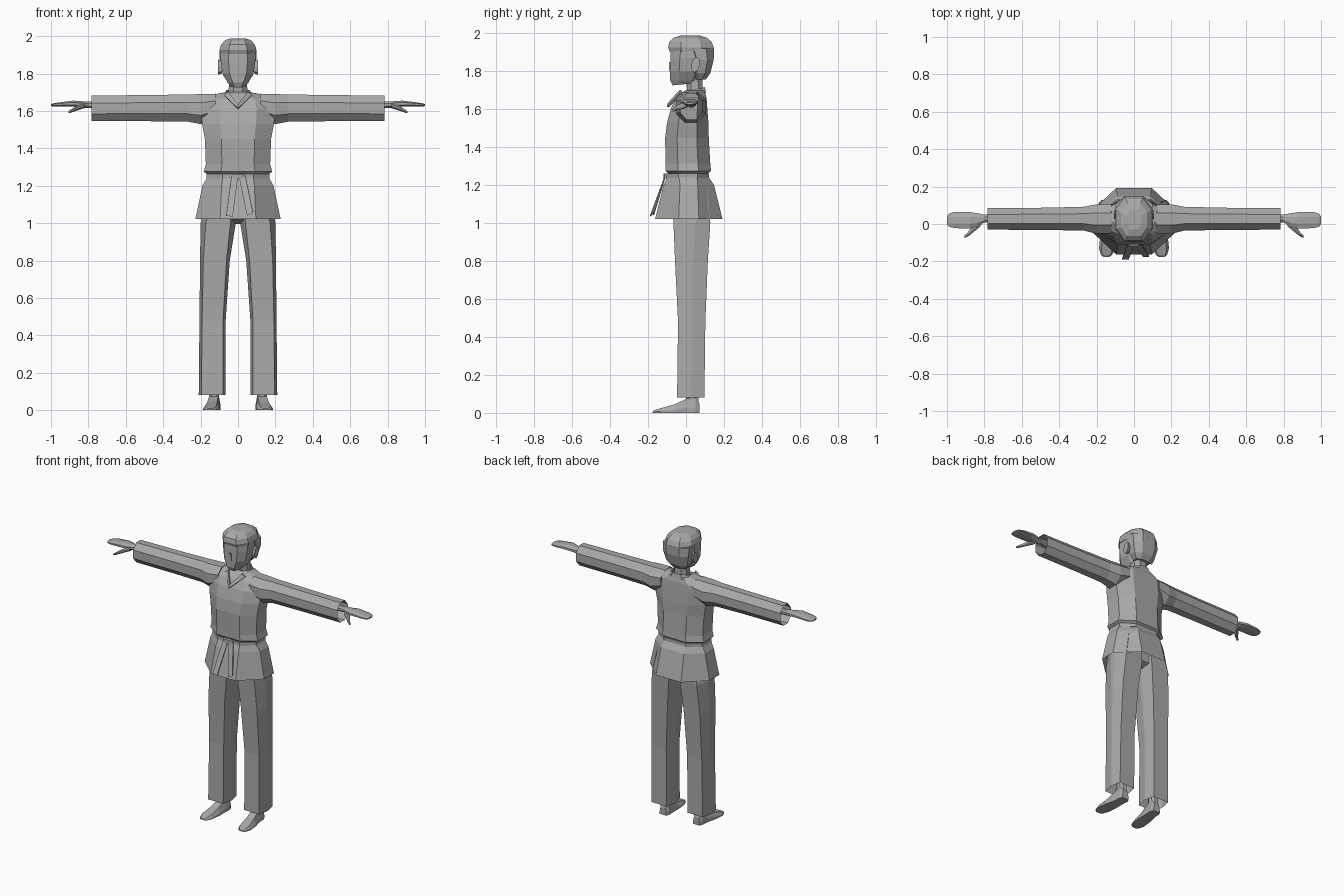
import bpy, bmesh, math
from mathutils import Vector

grey = bpy.data.materials.new("plain grey")
grey.diffuse_color = (0.4, 0.4, 0.4, 1)


def finish(name, bm, mirror=False, recalc=True):
    if recalc:
        bmesh.ops.recalc_face_normals(bm, faces=bm.faces)
    me = bpy.data.meshes.new(name)
    bm.to_mesh(me)
    bm.free()
    me.materials.append(grey)
    ob = bpy.data.objects.new(name, me)
    bpy.context.collection.objects.link(ob)
    if mirror:
        ob.modifiers.new("mirror", 'MIRROR')
    return ob


def loft(name, rings, caps=(True, True), mirror=False):
    """Skin a list of closed rings of points."""
    bm = bmesh.new()
    vs = [[bm.verts.new(p) for p in r] for r in rings]
    n = len(vs[0])
    for a, b in zip(vs, vs[1:]):
        for i in range(n):
            j = (i + 1) % n
            bm.faces.new((a[i], a[j], b[j], b[i]))
    if caps[0]:
        bm.faces.new(vs[0][::-1])
    if caps[1]:
        bm.faces.new(vs[-1])
    return finish(name, bm, mirror)


def octagon(a, b):
    return [(a, -1), (1, -b), (1, b), (a, 1), (-a, 1), (-1, b), (-1, -b), (-a, -1)]


def flat_ring(z, x0, x1, y0, y1, a=0.5, b=0.45, tilt=0):
    """Horizontal octagon; tilt raises the back and lowers the front."""
    cx, cy, rx, ry = (x0 + x1) / 2, (y0 + y1) / 2, (x1 - x0) / 2, (y1 - y0) / 2
    return [(cx + u * rx, cy + v * ry, z + v * tilt) for u, v in octagon(a, b)]


def side_ring(x, y0, y1, z0, z1, a=0.42):
    """Octagon across the x axis."""
    cy, cz, ry, rz = (y0 + y1) / 2, (z0 + z1) / 2, (y1 - y0) / 2, (z1 - z0) / 2
    return [(x, cy + u * ry, cz + v * rz) for u, v in octagon(a, a)]


def sym(z, w, y0, y1, **k):
    return flat_ring(z, -w, w, y0, y1, **k)


def prism(name, pts, offset, mirror=False):
    """Plate from an outline pushed along an offset."""
    o = Vector(offset)
    return loft(name, [pts, [Vector(p) + o for p in pts]], mirror=mirror)


# jacket body
loft("jacket_body", [
    sym(1.262, .165, -.095, .115), sym(1.275, .183, -.108, .132),
    sym(1.315, .172, -.108, .128), sym(1.45, .177, -.11, .12),
    sym(1.53, .192, -.10, .118), sym(1.61, .20, -.078, .112),
    sym(1.66, .185, -.05, .108), sym(1.69, .12, -.02, .10),
    sym(1.70, .065, .0, .095)])
# belt
loft("belt", [sym(1.238, .168, -.102, .122), sym(1.262, .168, -.102, .122)])
# jacket skirt, open underneath
loft("jacket_skirt", [
    sym(1.022, .228, -.163, .192, a=.42, b=.3), sym(1.20, .19, -.118, .148, a=.46, b=.35),
    sym(1.25, .162, -.095, .115)], caps=(False, True))
# belt knot and tails
loft("belt_knot", [sym(1.235, .035, -.118, -.09), sym(1.262, .035, -.118, -.09)])
prism("belt_tail_a", [(-.035, -.112, 1.25), (0, -.112, 1.25), (-.028, -.19, 1.035), (-.063, -.19, 1.04)],
      (0, .008, .004))
prism("belt_tail_b", [(.005, -.112, 1.25), (.04, -.112, 1.25), (.08, -.176, 1.055), (.048, -.176, 1.04)],
      (0, .008, .004))

# sleeves, open at the cuff
cuff = side_ring(.782, -.03, .085, 1.545, 1.682)
loft("sleeve", [
    side_ring(.12, -.05, .105, 1.56, 1.692), side_ring(.2, -.052, .105, 1.53, 1.69),
    side_ring(.27, -.035, .092, 1.543, 1.688), side_ring(.48, -.032, .087, 1.545, 1.685), cuff],
    caps=(True, False), mirror=True)
# hands
loft("hand", [
    side_ring(.70, .005, .053, 1.61, 1.652), side_ring(.80, .008, .05, 1.615, 1.65),
    side_ring(.835, -.012, .057, 1.617, 1.652), side_ring(.88, -.025, .064, 1.623, 1.655),
    side_ring(.96, -.022, .064, 1.624, 1.645), side_ring(.99, -.014, .055, 1.624, 1.64),
    side_ring(1.0, .0, .04, 1.626, 1.636)], mirror=True)
loft("thumb", [
    side_ring(.82, -.012, .03, 1.615, 1.64), side_ring(.86, -.045, -.005, 1.602, 1.628),
    side_ring(.89, -.068, -.046, 1.592, 1.61), side_ring(.905, -.074, -.06, 1.588, 1.60)], mirror=True)

# trouser legs, open at the hem
loft("trouser_leg", [
    flat_ring(.08, .066, .21, -.047, .097, a=.8, b=.05),
    flat_ring(.48, .066, .206, -.042, .102, a=.8, b=.05),
    flat_ring(.80, .044, .203, -.058, .115, a=.78, b=.1),
    flat_ring(1.0, .012, .20, -.066, .128, a=.7, b=.2),
    flat_ring(1.2, .0, .165, -.08, .11, a=.6, b=.3)], caps=(False, True), mirror=True)
# crotch gusset
loft("trouser_seat", [sym(.995, .02, .0, .05), sym(1.02, .06, -.05, .11), sym(1.15, .1, -.07, .11)])


# feet: cross-sections from heel to toe
def foot_ring(y, cx, w, top, wt):
    return [(cx + w, y, 0), (cx + w, y, top * .35), (cx + wt, y, top),
            (cx - wt, y, top), (cx - w, y, top * .35), (cx - w, y, 0)]


loft("foot", [
    foot_ring(.07, .128, .025, .05, .018), foot_ring(.05, .128, .034, .085, .024),
    foot_ring(.005, .13, .034, .075, .024), foot_ring(-.06, .138, .042, .045, .026),
    foot_ring(-.13, .145, .042, .025, .03), foot_ring(-.165, .147, .03, .015, .022),
    foot_ring(-.176, .148, .015, .008, .012)], mirror=True)
loft("ankle", [flat_ring(.03, .102, .154, .0, .068), flat_ring(.16, .104, .156, .0, .06)], mirror=True)

# neck
loft("neck", [sym(1.62, .055, -.02, .09), sym(1.70, .05, .005, .088), sym(1.79, .048, .0, .088)])
# collar: band round the nape and crossed lapels
loft("collar_band", [
    sym(1.675, .08, -.02, .105, tilt=.012), sym(1.705, .062, -.012, .1, tilt=.012)], caps=(False, False))
prism("lapel", [(.076, -.02, 1.682), (.052, -.022, 1.698), (0, -.082, 1.632), (0, -.09, 1.61)],
      (0, -.012, .004), mirror=True)

# face
loft("face", [
    sym(1.732, .04, -.07, .05, tilt=.006), sym(1.752, .056, -.083, .075),
    sym(1.80, .083, -.084, .09, a=.55), sym(1.87, .093, -.082, .10, a=.55),
    sym(1.92, .093, -.08, .11, a=.55)])
prism("nose", [(-.012, -.078, 1.80), (.012, -.078, 1.80), (.006, -.08, 1.85), (-.006, -.08, 1.85)], (0, -.01, 0))
# hair: back of the head and the overhanging crown
loft("hair_back", [
    sym(1.758, .055, .04, .105), sym(1.79, .08, .03, .128), sym(1.86, .097, .025, .146),
    sym(1.92, .099, .0, .148)])
loft("hair_crown", [
    sym(1.905, .096, -.086, .148), sym(1.925, .099, -.094, .147), sym(1.955, .09, -.088, .135),
    sym(1.977, .07, -.065, .11), sym(1.988, .04, -.03, .075)])
# ears
loft("ear", [
    [(x, .05 + s * .023 * math.cos(t) + .006 * math.sin(t), 1.835 + s * .042 * math.sin(t))
     for t in (k * math.pi / 4 for k in range(8))] for x, s in ((.085, .8), (.108, 1))], mirror=True)
